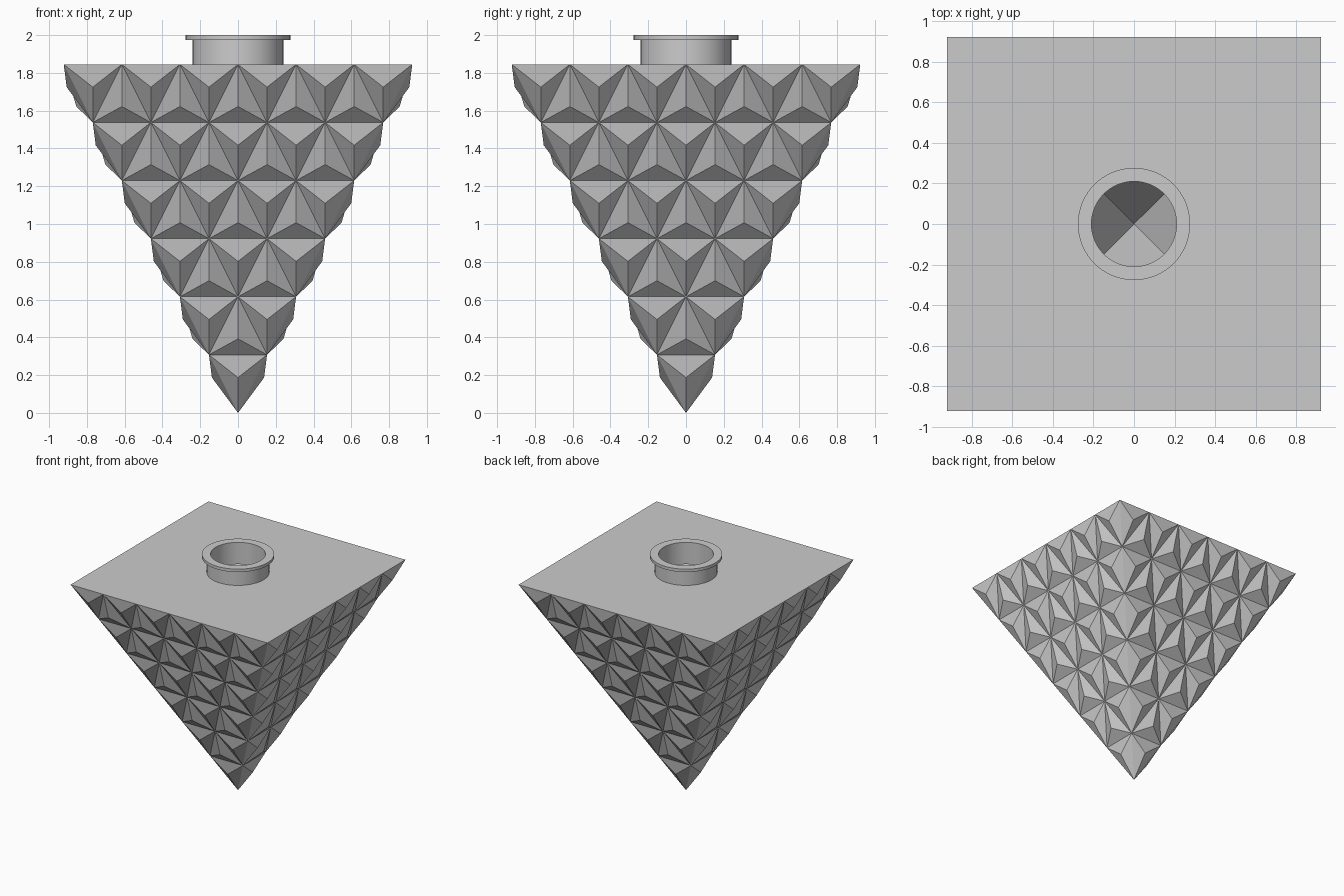
import bpy, bmesh, math
from mathutils import Vector, Matrix

cube = bpy.data.objects.get("Cube")
if cube:
    bpy.data.objects.remove(cube)

ROWS = 6
TOP = 1.845            # height of the flat top
HALF = TOP / 2         # half width of the top
STUD = 0.04            # how far each facet stud stands out
WALL = 0.03            # shell thickness
HOLE, NECK, FLANGE = 0.21, 0.24, 0.277
SEGMENTS = 64

grey = bpy.data.materials.new("Light grey")
grey.use_nodes = True
colour = (0.6, 0.6, 0.6, 1)
grey.diffuse_color = colour
grey.node_tree.nodes["Principled BSDF"].inputs["Base Color"].default_value = colour


def make_object(name, bm):
    mesh = bpy.data.meshes.new(name)
    bm.to_mesh(mesh)
    bm.free()
    mesh.materials.append(grey)
    obj = bpy.data.objects.new(name, mesh)
    bpy.context.collection.objects.link(obj)
    return obj


def add_plate(bm, half, z, up):
    """Square plate with a round hole in it."""
    square = [bm.verts.new((half * x, half * y, z))
              for x, y in ((-1, -1), (1, -1), (1, 1), (-1, 1))]
    ring = [bm.verts.new((HOLE * math.cos(a), HOLE * math.sin(a), z))
            for a in (math.tau * i / SEGMENTS for i in range(SEGMENTS))]
    edges = [bm.edges.new((loop[i - 1], loop[i]))
             for loop in (square, ring) for i in range(len(loop))]
    filled = bmesh.ops.triangle_fill(bm, edges=edges, use_beauty=True)
    for face in filled["geom"]:
        if isinstance(face, bmesh.types.BMFace):
            face.normal_update()
            if face.normal.z * up < 0:
                face.normal_flip()


# Studded sides: each side is a triangle grid, every triangle raised to a point
bm = bmesh.new()
step = TOP / ROWS
normal = Vector((0, -2, -1)).normalized()


def grid_point(row, i):
    return Vector(((i - row / 2) * step, -row * step / 2, row * step))


def add_stud(corners, turn):
    peak = sum(corners, Vector()) / 3 + normal * STUD
    verts = [bm.verts.new(turn @ c) for c in corners]
    tip = bm.verts.new(turn @ peak)
    for i in range(3):
        bm.faces.new((verts[i - 1], verts[i], tip))


for side in range(4):
    turn = Matrix.Rotation(side * math.pi / 2, 3, "Z")
    for row in range(ROWS):
        for i in range(row + 1):
            add_stud([grid_point(row, i), grid_point(row + 1, i + 1),
                      grid_point(row + 1, i)], turn)
        for i in range(row):
            add_stud([grid_point(row, i), grid_point(row, i + 1),
                      grid_point(row + 1, i + 1)], turn)
add_plate(bm, HALF, TOP, 1)
bmesh.ops.remove_doubles(bm, verts=bm.verts, dist=0.0005)
make_object("studded_pyramid", bm)

# Smooth hollow inside
bm = bmesh.new()
inner_tip = WALL * math.sqrt(5)
inner_top = TOP - WALL
inner_half = (inner_top - inner_tip) / 2
tip = bm.verts.new((0, 0, inner_tip))
rim = [bm.verts.new((inner_half * x, inner_half * y, inner_top))
       for x, y in ((-1, -1), (1, -1), (1, 1), (-1, 1))]
for i in range(4):
    bm.faces.new((rim[i], rim[i - 1], tip))
add_plate(bm, inner_half, inner_top, -1)
bmesh.ops.remove_doubles(bm, verts=bm.verts, dist=0.0005)
bmesh.ops.recalc_face_normals(bm, faces=bm.faces)
# The hollow's walls face inwards
if next(f for f in bm.faces if tip in f.verts[:]).normal.z < 0:
    bmesh.ops.reverse_faces(bm, faces=bm.faces)
make_object("hollow_lining", bm)

# Round neck with a flange, turned from a profile
bm = bmesh.new()
profile = [(HOLE, inner_top), (HOLE, 2), (FLANGE, 2), (FLANGE, 1.975),
           (NECK, 1.975), (NECK, TOP)]
verts = [bm.verts.new((r, 0, z)) for r, z in profile]
edges = [bm.edges.new(pair) for pair in zip(verts, verts[1:])]
bmesh.ops.spin(bm, geom=verts + edges, cent=(0, 0, 0), axis=(0, 0, 1),
               angle=math.tau, steps=SEGMENTS, use_duplicate=False)
bmesh.ops.remove_doubles(bm, verts=bm.verts, dist=0.0005)
bmesh.ops.recalc_face_normals(bm, faces=bm.faces)
bm.normal_update()
if max(bm.faces, key=lambda f: f.calc_center_median().z).normal.z < 0:
    bmesh.ops.reverse_faces(bm, faces=bm.faces)
neck = make_object("neck", bm)
bpy.ops.object.select_all(action="DESELECT")
neck.select_set(True)
bpy.context.view_layer.objects.active = neck
bpy.ops.object.shade_smooth_by_angle(angle=math.radians(30))
